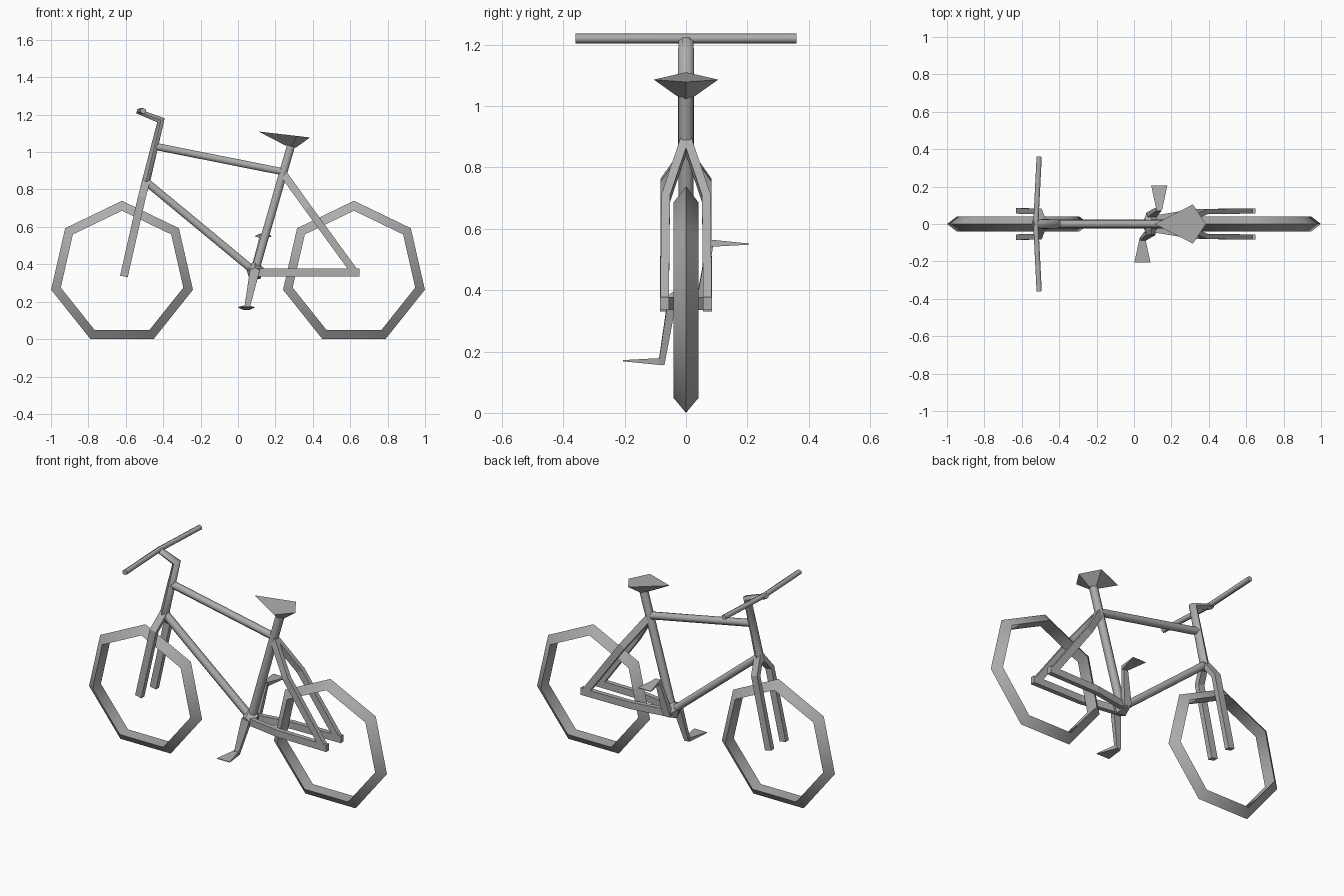
import bpy, bmesh
from math import pi, cos, sin, radians
from mathutils import Vector, Matrix

if "Cube" in bpy.data.objects:
    bpy.data.objects.remove(bpy.data.objects["Cube"], do_unlink=True)

GREY = (0.42, 0.42, 0.42, 1)
mat = bpy.data.materials.new("plain grey")
mat.use_nodes = True
mat.diffuse_color = GREY
mat.node_tree.nodes["Principled BSDF"].inputs["Base Color"].default_value = GREY


def finish(name, bm, smooth=None):
    bmesh.ops.recalc_face_normals(bm, faces=bm.faces)
    mesh = bpy.data.meshes.new(name)
    bm.to_mesh(mesh)
    bm.free()
    mesh.materials.append(mat)
    ob = bpy.data.objects.new(name, mesh)
    bpy.context.collection.objects.link(ob)
    if smooth:
        bpy.ops.object.select_all(action='DESELECT')
        ob.select_set(True)
        bpy.context.view_layer.objects.active = ob
        bpy.ops.object.shade_smooth_by_angle(angle=radians(smooth))
    return ob


def loft(name, rings, smooth=None):
    """Skin a list of equal-length rings and cap both ends."""
    bm = bmesh.new()
    rows = [[bm.verts.new(p) for p in ring] for ring in rings]
    n = len(rows[0])
    for a, b in zip(rows, rows[1:]):
        for i in range(n):
            j = (i + 1) % n
            bm.faces.new((a[i], a[j], b[j], b[i]))
    bm.faces.new(rows[0])
    bm.faces.new(rows[-1])
    return finish(name, bm, smooth)


def tube(name, path, sizes, sides=6, smooth=65, across=(0, 1, 0)):
    """Sweep a polygon along a path; sizes are (across, in-plane) half widths."""
    pts = [Vector(p) for p in path]
    if not isinstance(sizes, list):
        sizes = [sizes] * len(pts)
    turn = pi / 4 if sides == 4 else 0
    grow = 2 ** 0.5 if sides == 4 else 1
    rings = []
    for k, p in enumerate(pts):
        t = Vector()
        if k > 0:
            t += (p - pts[k - 1]).normalized()
        if k < len(pts) - 1:
            t += (pts[k + 1] - p).normalized()
        t.normalize()
        u = Vector(across)
        u = (u - t * u.dot(t)).normalized()
        v = t.cross(u)
        w, h = sizes[k]
        rings.append([p + grow * (u * w * cos(a) + v * h * sin(a))
                      for a in (2 * pi * i / sides + turn for i in range(sides))])
    return loft(name, rings, smooth)


# Wheels: triangular section spun in seven steps
OUTER, INNER, HALF = 0.389, 0.336, 0.04
HUB_Z = OUTER * cos(pi / 7)
for name, x in (("front_wheel", -0.62), ("rear_wheel", 0.62)):
    bm = bmesh.new()
    rows = []
    for k in range(7):
        rot = Matrix.Rotation(2 * pi * k / 7, 3, 'Y')
        rows.append([bm.verts.new(rot @ Vector(p) + Vector((x, 0, HUB_Z)))
                     for p in ((0, 0, OUTER), (0, HALF, INNER), (0, -HALF, INNER))])
    for k in range(7):
        a, b = rows[k], rows[(k + 1) % 7]
        for i in range(3):
            j = (i + 1) % 3
            bm.faces.new((a[i], a[j], b[j], b[i]))
    finish(name, bm, 55)

# Main frame tubes
ROUND = (0.024, 0.024)
BB = (0.09, 0, 0.36)
tube("top_tube", [(-0.44, 0, 1.03), (0.24, 0, 0.895)], (0.022, 0.022))
tube("down_tube", [(-0.49, 0, 0.84), BB], ROUND)
tube("seat_tube", [BB, (0.285, 0, 1.04)], (0.025, 0.025))

# Steerer with stem, and the handlebar
tube("steerer_and_stem", [(-0.5, 0, 0.81), (-0.412, 0, 1.17), (-0.54, 0, 1.22)],
     [(0.026, 0.026), (0.026, 0.026), (0.024, 0.015)])
tube("handlebar", [(-0.507, -0.36, 1.22), (-0.525, 0, 1.22), (-0.507, 0.36, 1.22)],
     (0.016, 0.016), across=(0, 0, 1))

# Fork blades and rear stays on both sides
for side, s in (("left", 1), ("right", -1)):
    tube("fork_blade_" + side,
         [(-0.49, 0, 0.85), (-0.515, 0.068 * s, 0.755), (-0.61, 0.07 * s, 0.335)],
         (0.015, 0.021), 4, None)
    tube("seat_stay_" + side,
         [(0.235, 0, 0.895), (0.375, 0.066 * s, 0.7), (0.63, 0.07 * s, 0.35)],
         (0.014, 0.02), 4, None)
    tube("chain_stay_" + side,
         [(0.1, 0.03 * s, 0.357), (0.32, 0.066 * s, 0.357), (0.65, 0.07 * s, 0.357)],
         (0.014, 0.021), 4, None)

# Bottom bracket
tube("bottom_bracket", [(0.09, -0.055, 0.36), (0.09, 0, 0.365), (0.09, 0.055, 0.36)],
     [(0.025, 0.025), (0.055, 0.05), (0.025, 0.025)], 5, None, across=(0, 0, 1))

# Cranks and wedge pedals, opposite each other through the bracket
for side, s in (("right", 1), ("left", -1)):
    def place(dx, dy, dz):
        return (0.09 + s * dx, s * dy, 0.36 + s * dz)
    tube("crank_" + side,
         [place(0, -0.045, 0.01), place(-0.043, -0.08, -0.2)],
         [(0.014, 0.026), (0.01, 0.014)], 4, None)
    loft("pedal_" + side, [
        [place(-0.045 + a * w, y, z + b * h) for a, b in ((-1, -1), (1, -1), (1, 1), (-1, 1))]
        for w, h, y, z in ((0.015, 0.012, -0.075, -0.193), (0.043, 0.002, -0.205, -0.19))])

# Saddle: kite-shaped top narrowing to the post
loft("saddle", [
    [(0.11, 0, 1.11), (0.315, 0.105, 1.086), (0.385, 0, 1.078), (0.315, -0.105, 1.086)],
    [(0.25, 0, 1.037), (0.285, 0.026, 1.03), (0.31, 0, 1.024), (0.285, -0.026, 1.03)]])
